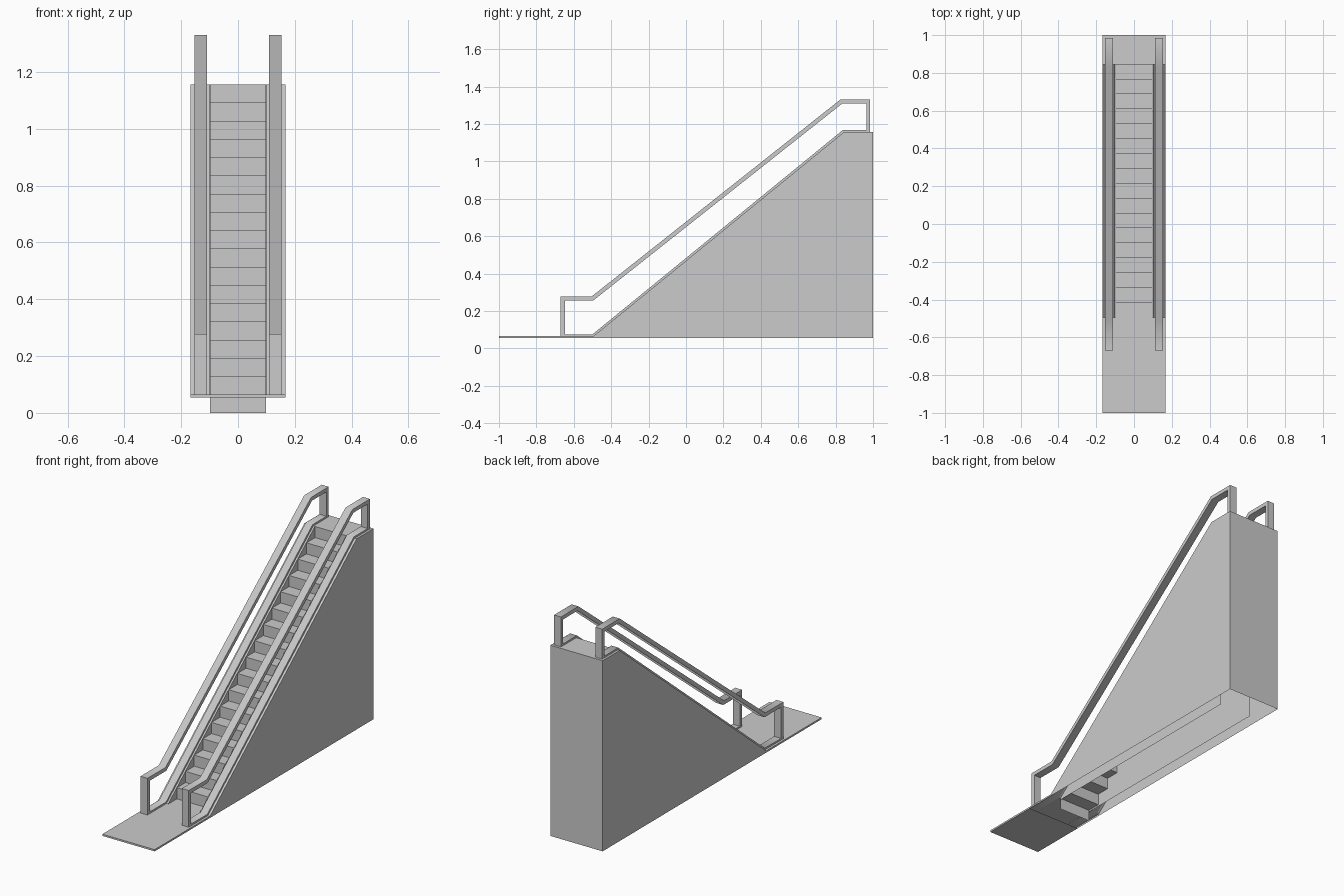
import bpy, bmesh, math

cube = bpy.data.objects.get("Cube")
if cube:
    bpy.data.objects.remove(cube, do_unlink=True)

grey = bpy.data.materials.new("light_grey")
grey.use_nodes = True
COLOUR = (0.6, 0.6, 0.6, 1)
grey.diffuse_color = COLOUR
grey.node_tree.nodes["Principled BSDF"].inputs["Base Color"].default_value = COLOUR

HALF, INNER = 0.167, 0.1        # half widths of the body and of the stairway
BASE, FLOOR, TOP = 0.055, 0.065, 1.157
FOOT, HEAD = -0.495, 0.845      # where the slope starts and ends
STEPS = 18


def sheet(bm, x0, x1, path):
    """Strip of quads across x that follows a (y, z) path."""
    rows = [(bm.verts.new((x0, y, z)), bm.verts.new((x1, y, z))) for y, z in path]
    for a, b in zip(rows, rows[1:]):
        bm.faces.new((a[0], a[1], b[1], b[0]))


def wall(bm, x, outline, facing):
    """Flat wall at x; the outline runs counter-clockwise seen from +x."""
    pts = outline if facing > 0 else outline[::-1]
    bm.faces.new([bm.verts.new((x, y, z)) for y, z in pts])


def finish(bm, name, smooth=False):
    bmesh.ops.remove_doubles(bm, verts=bm.verts, dist=0.0001)
    mesh = bpy.data.meshes.new(name)
    bm.to_mesh(mesh)
    bm.free()
    mesh.materials.append(grey)
    obj = bpy.data.objects.new(name, mesh)
    bpy.context.collection.objects.link(obj)
    if smooth:
        bpy.ops.object.select_all(action='DESELECT')
        obj.select_set(True)
        bpy.context.view_layer.objects.active = obj
        bpy.ops.object.shade_smooth_by_angle(angle=math.radians(45))
    return obj


# Body: hollow shell, open underneath, with a thin floor plate at the front
bm = bmesh.new()
for side in (-1, 1):
    wall(bm, side * HALF, [(-1, BASE), (FOOT, BASE), (1, BASE), (1, TOP),
                           (HEAD, TOP), (FOOT, FLOOR), (-1, FLOOR)], side)
    wall(bm, side * INNER, [(FOOT, BASE), (HEAD, BASE), (HEAD, TOP), (FOOT, FLOOR)], -side)
    x0, x1 = sorted((side * INNER, side * HALF))
    sheet(bm, x0, x1, [(FOOT, FLOOR), (HEAD, TOP)])
sheet(bm, -HALF, HALF, [(-0.67, BASE), (-1, BASE), (-1, FLOOR), (FOOT, FLOOR)])
sheet(bm, -HALF, HALF, [(HEAD, TOP), (1, TOP), (1, BASE)])
finish(bm, "body")

# Steps: one zigzag sheet, its noses flush with the slope
rise, run = TOP / STEPS, (HEAD - FOOT) / (STEPS - 1)
path = []
for i in range(STEPS):
    y = FOOT + i * run
    path += [(y, i * rise), (y, (i + 1) * rise)]
bm = bmesh.new()
sheet(bm, -INNER + 0.001, INNER - 0.001, path)
finish(bm, "steps")

# Handrails: closed rectangular-section frames
OUTER_LOOP = [(-0.67, 0.064), (-0.494, 0.064), (0.846, 1.156), (0.985, 1.156),
              (0.985, 1.33), (0.825, 1.33), (-0.505, 0.277), (-0.67, 0.277)]
INNER_LOOP = [(-0.648, 0.075), (-0.5, 0.075), (0.838, 1.167), (0.965, 1.167),
              (0.965, 1.308), (0.834, 1.308), (-0.497, 0.255), (-0.648, 0.255)]
for name, cx in (("left_handrail", 0.132), ("right_handrail", -0.132)):
    bm = bmesh.new()
    loops = [[bm.verts.new((cx + dx, y, z)) for y, z in pts]
             for dx, pts in ((-0.022, OUTER_LOOP), (0.022, OUTER_LOOP),
                             (0.022, INNER_LOOP), (-0.022, INNER_LOOP))]
    n = len(OUTER_LOOP)
    for a, b in zip(loops, loops[1:] + loops[:1]):
        for i in range(n):
            j = (i + 1) % n
            bm.faces.new((a[i], a[j], b[j], b[i]))
    bmesh.ops.recalc_face_normals(bm, faces=bm.faces)
    finish(bm, name, smooth=True)
